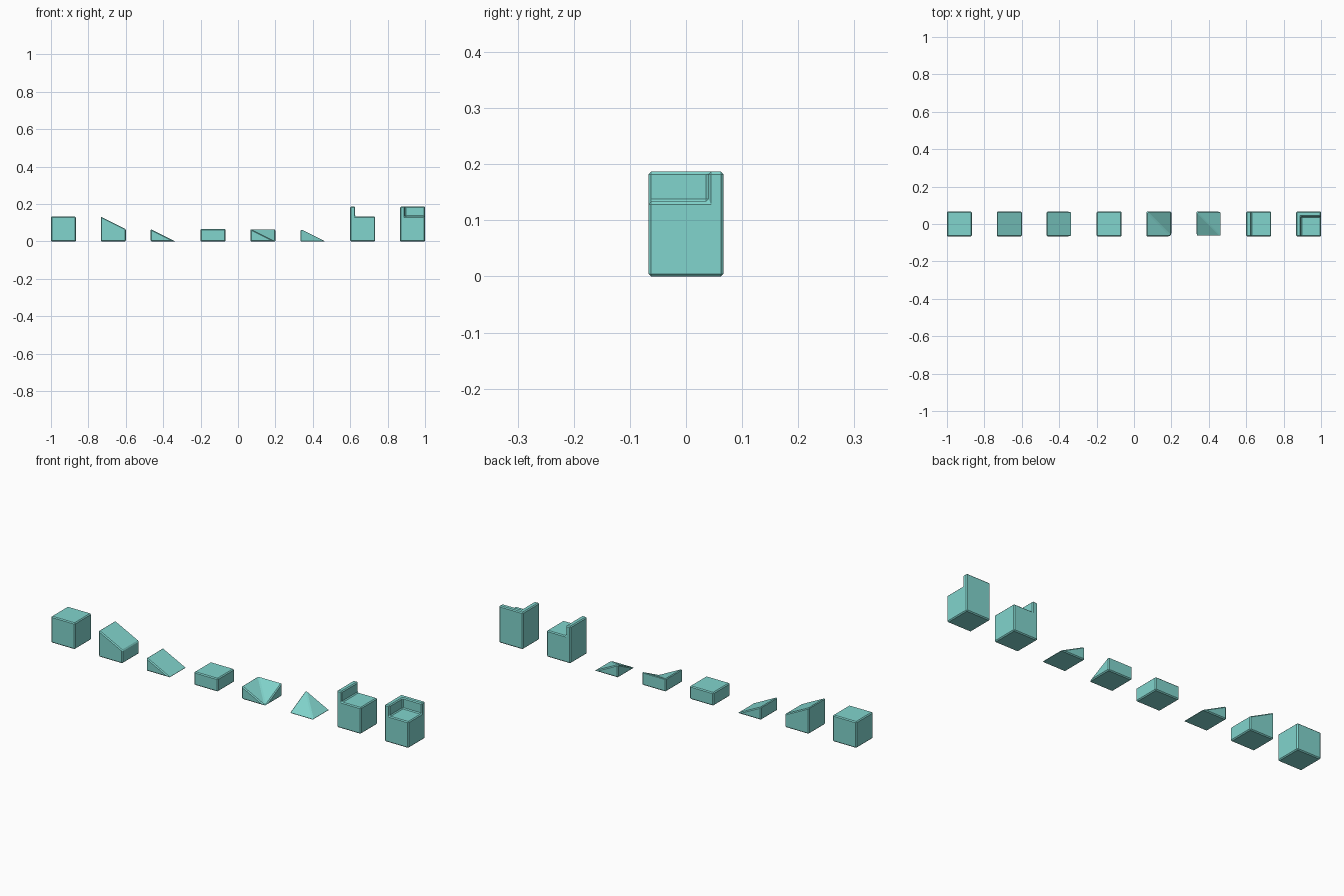
import bpy, bmesh

if "Cube" in bpy.data.objects:
    bpy.data.objects.remove(bpy.data.objects["Cube"], do_unlink=True)

UNIT = 2 / 15            # tile width; tiles are one width apart
RIM = 0.2                # rim thickness in tile widths
RIM_RISE = 0.4           # rim height above the floor

teal = bpy.data.materials.new("teal")
teal.use_nodes = True
teal.diffuse_color = (0.22, 0.66, 0.61, 1)
teal.node_tree.nodes["Principled BSDF"].inputs["Base Color"].default_value = teal.diffuse_color


def finish(bm, name, slot):
    """Scale to a tile, move to its place in the row and chamfer the edges."""
    bmesh.ops.recalc_face_normals(bm, faces=bm.faces)
    for v in bm.verts:
        v.co *= UNIT
        v.co.x -= UNIT / 2
        v.co.y -= UNIT / 2
    mesh = bpy.data.meshes.new(name)
    bm.to_mesh(mesh)
    bm.free()
    mesh.materials.append(teal)
    obj = bpy.data.objects.new(name, mesh)
    obj.location.x = -1 + UNIT / 2 + slot * 2 * UNIT
    bpy.context.collection.objects.link(obj)
    bevel = obj.modifiers.new("chamfer", "BEVEL")
    bevel.width = 0.0047
    bevel.segments = 1
    bevel.limit_method = "ANGLE"


def sloped_tile(name, slot, heights):
    """Square tile with a height at front-left, front-right, back-right, back-left."""
    bm = bmesh.new()
    corners = [(0, 0), (1, 0), (1, 1), (0, 1)]
    low = [bm.verts.new((x, y, 0)) for x, y in corners]
    top = [bm.verts.new((x, y, h)) if h else b
           for (x, y), h, b in zip(corners, heights, low)]
    bm.faces.new(low[::-1])
    for i in range(4):
        j = (i + 1) % 4
        side = list(dict.fromkeys([low[i], low[j], top[j], top[i]]))
        if len(side) > 2:
            bm.faces.new(side)
    if heights[0] + heights[2] == heights[1] + heights[3]:
        bm.faces.new(top)
    else:                # fold along the back-left to front-right diagonal
        bm.faces.new([top[0], top[1], top[3]])
        bm.faces.new([top[1], top[2], top[3]])
    finish(bm, name, slot)


def rimmed_tile(name, slot, points, outline, rim, floor):
    """Full block whose rim footprint is raised above the floor."""
    bm = bmesh.new()
    low = [bm.verts.new((*points[i], 0)) for i in range(outline)]
    top = [bm.verts.new((x, y, 1)) for x, y in points]
    bm.faces.new(low[::-1])
    for i in range(outline):
        j = (i + 1) % outline
        bm.faces.new([low[i], low[j], top[j], top[i]])
    bm.faces.new([top[i] for i in floor])
    rim_face = bm.faces.new([top[i] for i in rim])
    raised = bmesh.ops.extrude_face_region(bm, geom=[rim_face])["geom"]
    for v in raised:
        if isinstance(v, bmesh.types.BMVert):
            v.co.z += RIM_RISE
    if rim_face.is_valid:
        bm.faces.remove(rim_face)
    bmesh.ops.recalc_face_normals(bm, faces=bm.faces)
    bmesh.ops.dissolve_limit(bm, angle_limit=0.01, verts=bm.verts, edges=bm.edges)
    finish(bm, name, slot)


# Plain and sloped tiles
H = 0.5
sloped_tile("full_block", 0, (1, 1, 1, 1))
sloped_tile("upper_ramp", 1, (1, H, H, 1))
sloped_tile("lower_ramp", 2, (H, 0, 0, H))
sloped_tile("half_block", 3, (H, H, H, H))
sloped_tile("inner_corner_ramp", 4, (H, 0, H, H))
sloped_tile("outer_corner_ramp", 5, (0, 0, 0, H))

# Blocks with a raised rim on one side, and on two sides
rimmed_tile("edge_block", 6,
            [(0, 0), (RIM, 0), (1, 0), (1, 1), (RIM, 1), (0, 1)],
            6, [0, 1, 4, 5], [1, 2, 3, 4])
rimmed_tile("corner_block", 7,
            [(0, 0), (RIM, 0), (1, 0), (1, 1 - RIM), (1, 1), (0, 1), (RIM, 1 - RIM)],
            6, [0, 1, 6, 3, 4, 5], [1, 2, 3, 6])
